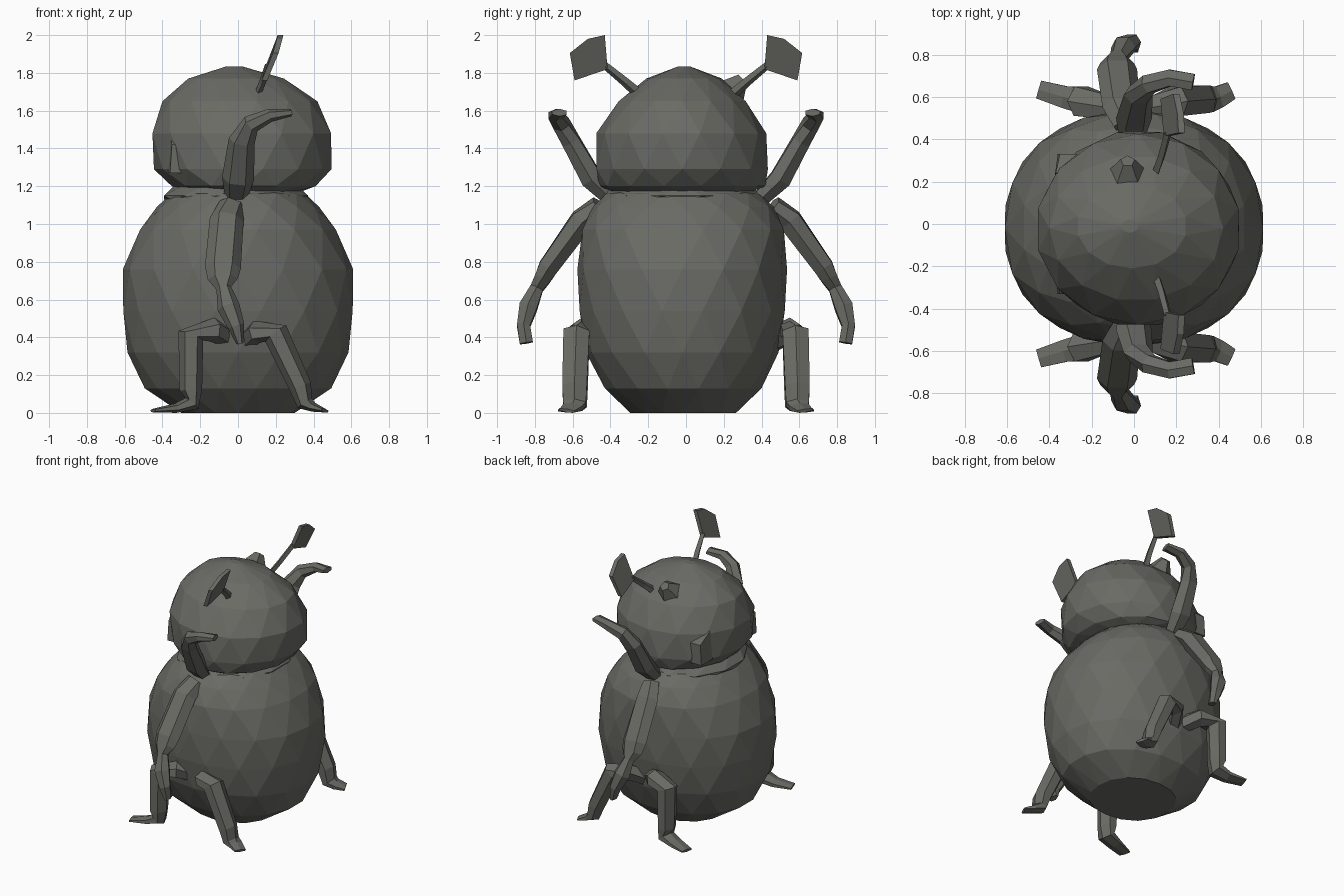
import bpy, bmesh, math
from mathutils import Vector

# Dark stone grey used on every part
stone = bpy.data.materials.new("dark_stone")
stone.diffuse_color = (0.145, 0.145, 0.13, 1)


def make(name, bm, mirror=False):
    bmesh.ops.recalc_face_normals(bm, faces=bm.faces)
    me = bpy.data.meshes.new(name)
    bm.to_mesh(me)
    bm.free()
    me.materials.append(stone)
    ob = bpy.data.objects.new(name, me)
    bpy.context.collection.objects.link(ob)
    if mirror:
        m = ob.modifiers.new("Mirror", 'MIRROR')
        m.use_axis = (False, True, False)
        m.use_mirror_merge = False
    return ob


def shell(name, rings, n, power=2.0):
    """Faceted shell of staggered rings: (z, centre x, centre y, radius x, radius y)."""
    bm = bmesh.new()
    loops = []
    for k, (z, cx, cy, rx, ry) in enumerate(rings):
        loop = []
        for i in range(n):
            a = math.tau * (i + 0.5 * (k % 2)) / n
            c, s = math.cos(a), math.sin(a)
            r = (abs(c) ** power + abs(s) ** power) ** (-1 / power)
            loop.append(bm.verts.new((cx + rx * r * c, cy + ry * r * s, z)))
        loops.append(loop)
    for k, (a, b) in enumerate(zip(loops, loops[1:])):
        for i in range(n):
            j = (i + 1) % n
            if k % 2 == 0:
                bm.faces.new((a[i], a[j], b[i]))
                bm.faces.new((a[j], b[j], b[i]))
            else:
                bm.faces.new((a[i], a[j], b[j]))
                bm.faces.new((a[i], b[j], b[i]))
    bm.faces.new(loops[0])
    bm.faces.new(loops[-1])
    return make(name, bm)


def limb(name, path, n=6):
    """Tapered limb through (x, y, z, half width, half depth), mirrored to the other side."""
    bm = bmesh.new()
    pts = [Vector(p[:3]) for p in path]
    loops = []
    for i, p in enumerate(pts):
        t = (pts[min(i + 1, len(pts) - 1)] - pts[max(i - 1, 0)]).normalized()
        side = Vector((0, 1, 0)).cross(t)
        if side.length < 0.2:
            side = Vector((1, 0, 0))
        side.normalize()
        up = t.cross(side).normalized()
        w, d = path[i][3:]
        loops.append([bm.verts.new(p + side * w * math.cos(math.tau * k / n)
                                   + up * d * math.sin(math.tau * k / n)) for k in range(n)])
    for a, b in zip(loops, loops[1:]):
        for k in range(n):
            bm.faces.new((a[k], a[(k + 1) % n], b[(k + 1) % n], b[k]))
    bm.faces.new(loops[0])
    bm.faces.new(loops[-1])
    return make(name, bm, True)


def plate(name, pts, thick):
    """Thin flat plate extruded along x, mirrored to the other side."""
    bm = bmesh.new()
    a = [bm.verts.new((x - thick, y, z)) for x, y, z in pts]
    b = [bm.verts.new((x + thick, y, z)) for x, y, z in pts]
    bm.faces.new(a)
    bm.faces.new(b)
    for i in range(len(pts)):
        j = (i + 1) % len(pts)
        bm.faces.new((a[i], a[j], b[j], b[i]))
    return make(name, bm, True)


# Round body with a flat base
shell("body", [
    (0.00, 0, -0.015, 0.30, 0.28), (0.13, 0, -0.015, 0.50, 0.42),
    (0.32, 0, -0.02, 0.585, 0.51), (0.54, 0, -0.02, 0.615, 0.55),
    (0.76, 0, -0.02, 0.61, 0.555), (0.97, 0, -0.015, 0.525, 0.54),
    (1.09, 0, -0.015, 0.43, 0.48), (1.16, 0, -0.02, 0.36, 0.41),
    (1.19, 0.01, -0.02, 0.25, 0.30)], 16, 2.2)

# Thin collar under the head
shell("collar", [(1.12, -0.01, -0.02, 0.38, 0.41), (1.15, -0.01, -0.02, 0.395, 0.42),
                 (1.20, -0.01, -0.02, 0.33, 0.38)], 12)

# Domed head with a broad rim
shell("head", [
    (1.17, 0.06, -0.02, 0.27, 0.37), (1.20, 0.03, -0.02, 0.39, 0.44),
    (1.29, 0.025, -0.02, 0.47, 0.465), (1.48, 0.02, -0.025, 0.485, 0.45),
    (1.65, 0.01, -0.02, 0.41, 0.345), (1.77, -0.01, -0.01, 0.26, 0.20),
    (1.835, -0.02, -0.01, 0.04, 0.03)], 14)

# Low cheek bumps near the face
plate("cheek", [(-0.325, 0.22, 1.28), (-0.31, 0.33, 1.27), (-0.30, 0.33, 1.42),
                (-0.32, 0.24, 1.50)], 0.05)

# Single bump on the crown
bm = bmesh.new()
bmesh.ops.create_cone(bm, cap_ends=True, segments=5, radius1=0.12, radius2=0.035, depth=0.14)
bump = make("crown_bump", bm)
bump.location = (-0.03, 0.25, 1.72)
bump.rotation_euler = (-0.75, 0, 0)

# Antennae with paddle tips
limb("antenna_stem", [(0.10, 0.24, 1.68, 0.018, 0.03), (0.13, 0.32, 1.75, 0.018, 0.025),
                      (0.16, 0.43, 1.84, 0.018, 0.02)], 4)
plate("antenna_paddle", [(0.155, 0.415, 1.82), (0.14, 0.59, 1.76), (0.20, 0.615, 1.905),
                         (0.22, 0.52, 1.98), (0.225, 0.43, 2.0)], 0.015)

# Raised upper arms with bent hands
limb("upper_arm", [(-0.01, 0.40, 1.14, 0.06, 0.05), (0.00, 0.50, 1.24, 0.085, 0.065),
                   (0.02, 0.61, 1.44, 0.07, 0.055), (0.07, 0.66, 1.53, 0.05, 0.05),
                   (0.17, 0.69, 1.575, 0.035, 0.045), (0.28, 0.67, 1.59, 0.02, 0.045)])

# Lower arms hanging down in two sections
limb("lower_arm", [(-0.03, 0.46, 1.10, 0.07, 0.05), (-0.06, 0.55, 1.02, 0.09, 0.07),
                   (-0.08, 0.73, 0.77, 0.095, 0.06), (-0.08, 0.76, 0.71, 0.08, 0.05),
                   (-0.075, 0.79, 0.66, 0.04, 0.04), (-0.05, 0.835, 0.56, 0.06, 0.055),
                   (-0.01, 0.86, 0.46, 0.045, 0.04), (0.01, 0.845, 0.37, 0.02, 0.04)])

# Two bent legs on each flank, splayed fore and aft
limb("left_leg", [(-0.03, 0.44, 0.39, 0.06, 0.06), (-0.13, 0.55, 0.44, 0.065, 0.07),
                  (-0.25, 0.58, 0.41, 0.07, 0.08), (-0.25, 0.585, 0.12, 0.06, 0.075),
                  (-0.245, 0.585, 0.05, 0.045, 0.07), (-0.33, 0.60, 0.025, 0.025, 0.06),
                  (-0.45, 0.635, 0.012, 0.01, 0.05)])
limb("right_leg", [(0.02, 0.44, 0.37, 0.06, 0.06), (0.10, 0.55, 0.43, 0.06, 0.07),
                   (0.20, 0.58, 0.42, 0.07, 0.08), (0.33, 0.59, 0.14, 0.06, 0.075),
                   (0.355, 0.59, 0.05, 0.045, 0.07), (0.40, 0.60, 0.03, 0.025, 0.06),
                   (0.46, 0.63, 0.012, 0.01, 0.05)])
